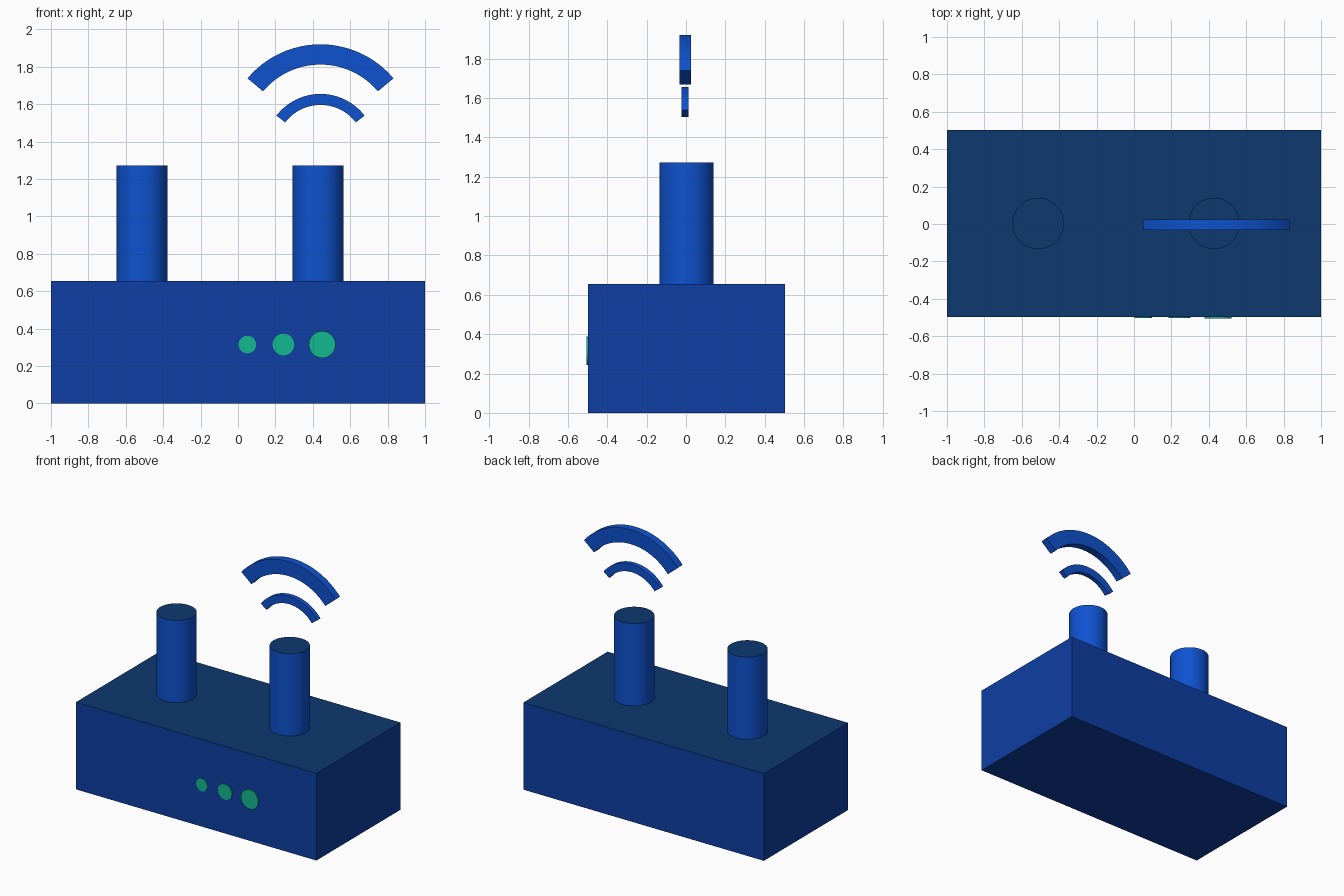
import bpy
import bmesh
import math

cube = bpy.data.objects.get("Cube")
if cube:
    bpy.data.objects.remove(cube, do_unlink=True)


def material(name, rgb):
    """Flat material from an sRGB colour, stored as linear values."""
    color = [(c / 255 / 12.92) if c < 11 else ((c / 255 + 0.055) / 1.055) ** 2.4
             for c in rgb] + [1.0]
    mat = bpy.data.materials.new(name)
    mat.use_nodes = True
    mat.diffuse_color = color
    mat.node_tree.nodes["Principled BSDF"].inputs["Base Color"].default_value = color
    return mat


body_blue = material("body blue", (14, 62, 163))
top_blue = material("dark top blue", (13, 56, 112))
bright_blue = material("bright blue", (14, 82, 208))
light_green = material("light green", (18, 185, 143))


def finish(obj, name, main, top=None, smooth=False):
    """Name the part, colour it, and give upward faces the top colour."""
    obj.name = obj.data.name = name
    obj.data.materials.append(main)
    if top:
        obj.data.materials.append(top)
        for face in obj.data.polygons:
            face.material_index = 1 if face.normal.z > 0.9 else 0
    if smooth:
        bpy.ops.object.select_all(action='DESELECT')
        obj.select_set(True)
        bpy.context.view_layer.objects.active = obj
        bpy.ops.object.shade_smooth_by_angle(angle=math.radians(30))


def signal_arc(name, x, z, outer, inner, half_angle, y_front, y_back, steps=32):
    """Curved band swept about its centre, standing upright in the XZ plane."""
    bm = bmesh.new()
    rings = []
    for i in range(steps + 1):
        a = math.radians(half_angle) * (2 * i / steps - 1)
        rings.append([bm.verts.new((x + r * math.sin(a), y, z + r * math.cos(a)))
                      for r, y in ((outer, y_front), (outer, y_back),
                                   (inner, y_back), (inner, y_front))])
    for a, b in zip(rings, rings[1:]):
        for k in range(4):
            n = (k + 1) % 4
            bm.faces.new((a[k], a[n], b[n], b[k]))
    bm.faces.new(rings[0])
    bm.faces.new(rings[-1])
    bmesh.ops.recalc_face_normals(bm, faces=bm.faces)
    mesh = bpy.data.meshes.new(name)
    bm.to_mesh(mesh)
    bm.free()
    obj = bpy.data.objects.new(name, mesh)
    bpy.context.collection.objects.link(obj)
    finish(obj, name, bright_blue, smooth=True)


# Box body
bpy.ops.mesh.primitive_cube_add(size=1, location=(0, 0.003, 0.3275))
body = bpy.context.object
body.scale = (2, 1, 0.655)
bpy.ops.object.transform_apply(location=False, rotation=False, scale=True)
finish(body, "router_body", body_blue, top_blue)

# Antennas
for name, x in (("right_antenna", -0.513), ("left_antenna", 0.428)):
    bpy.ops.mesh.primitive_cylinder_add(vertices=64, radius=0.137, depth=0.623,
                                        location=(x, 0.003, 0.9615))
    finish(bpy.context.object, name, bright_blue, top_blue, smooth=True)

# Indicator lights on the front
for name, x, radius, front in (("small_light", 0.05, 0.047, -0.502),
                               ("medium_light", 0.243, 0.058, -0.503),
                               ("large_light", 0.45, 0.072, -0.506)):
    depth = -0.497 - front + 0.002
    bpy.ops.mesh.primitive_cylinder_add(vertices=32, radius=radius, depth=depth,
                                        location=(x, front + depth / 2, 0.315),
                                        rotation=(math.pi / 2, 0, 0))
    finish(bpy.context.object, name, light_green, smooth=True)

# Signal waves above the left antenna
signal_arc("large_signal_wave", 0.441, 1.411, 0.509, 0.401, 50, -0.033, 0.025)
signal_arc("small_signal_wave", 0.441, 1.358, 0.297, 0.238, 52.5, -0.023, 0.013)
